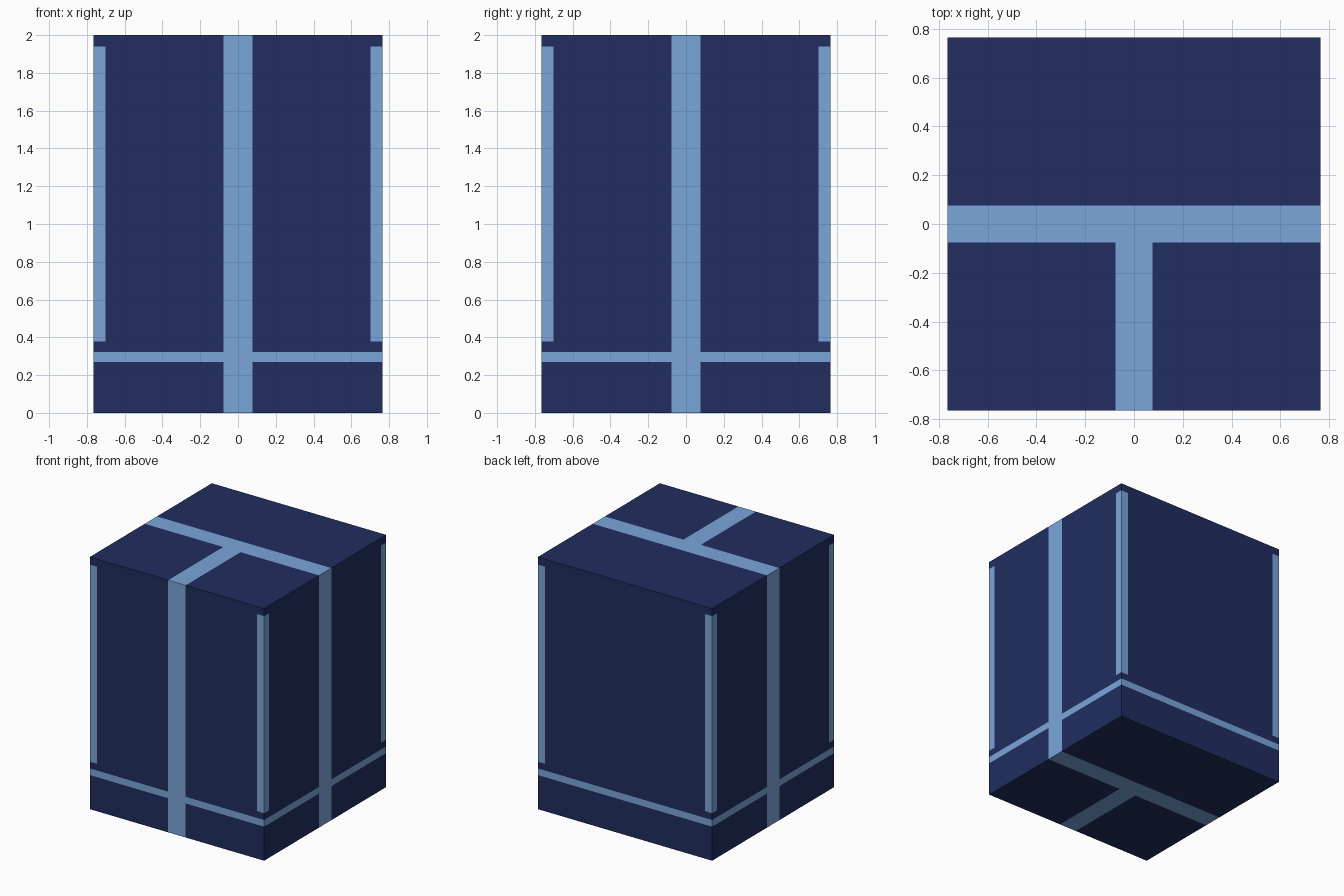
import bpy, bmesh
from mathutils import Vector

if "Cube" in bpy.data.objects:
    bpy.data.objects.remove(bpy.data.objects["Cube"])

H, TOP = 0.765, 2.0          # half width, height
BAND = 0.0765                # half width of the broad bands
TRIM = 0.702                 # inner edge of the corner trims
TRIM_Z = (0.377, 1.94)       # corner trim bottom and top
RING_Z = (0.27, 0.323)       # horizontal ring bottom and top


def material(name, rgb):
    m = bpy.data.materials.new(name)
    m.diffuse_color = (*rgb, 1)
    m.use_nodes = True
    m.node_tree.nodes["Principled BSDF"].inputs["Base Color"].default_value = m.diffuse_color
    return m


def is_stripe(c, n):
    """True where a face with centre c and normal n belongs to the pale stripes."""
    if abs(n.z) > 0.5:                                   # T on top and bottom
        return abs(c.y) < BAND or (abs(c.x) < BAND and c.y < 0)
    along = c.y if abs(n.x) > 0.5 else c.x
    if RING_Z[0] < c.z < RING_Z[1]:                      # ring round the base
        return True
    if abs(along) > TRIM and TRIM_Z[0] < c.z < TRIM_Z[1]:  # corner trims
        return True
    return abs(along) < BAND and n.y < 0.5               # no band on the back


# Plain box, sliced along every stripe border so the stripes lie flush
bm = bmesh.new()
bmesh.ops.create_cube(bm, size=1)
bmesh.ops.scale(bm, vec=(2 * H, 2 * H, TOP), verts=bm.verts)
bmesh.ops.translate(bm, vec=(0, 0, TOP / 2), verts=bm.verts)
cuts = [(axis, p) for axis in (0, 1) for p in (-TRIM, -BAND, BAND, TRIM)]
cuts += [(2, z) for z in (*RING_Z, *TRIM_Z)]
for axis, p in cuts:
    normal = Vector((0, 0, 0))
    normal[axis] = 1
    bmesh.ops.bisect_plane(bm, geom=bm.verts[:] + bm.edges[:] + bm.faces[:],
                           plane_co=normal * p, plane_no=normal)
bm.normal_update()

# Colour the stripes and merge leftover slices inside each colour area
for f in bm.faces:
    f.material_index = int(is_stripe(f.calc_center_median(), f.normal))

mesh = bpy.data.meshes.new("striped_box")
bm.to_mesh(mesh)
bm.free()
mesh.materials.append(material("navy", (0.015, 0.027, 0.117)))
mesh.materials.append(material("pale_blue", (0.195, 0.381, 0.701)))
bpy.context.collection.objects.link(bpy.data.objects.new("striped_box", mesh))
